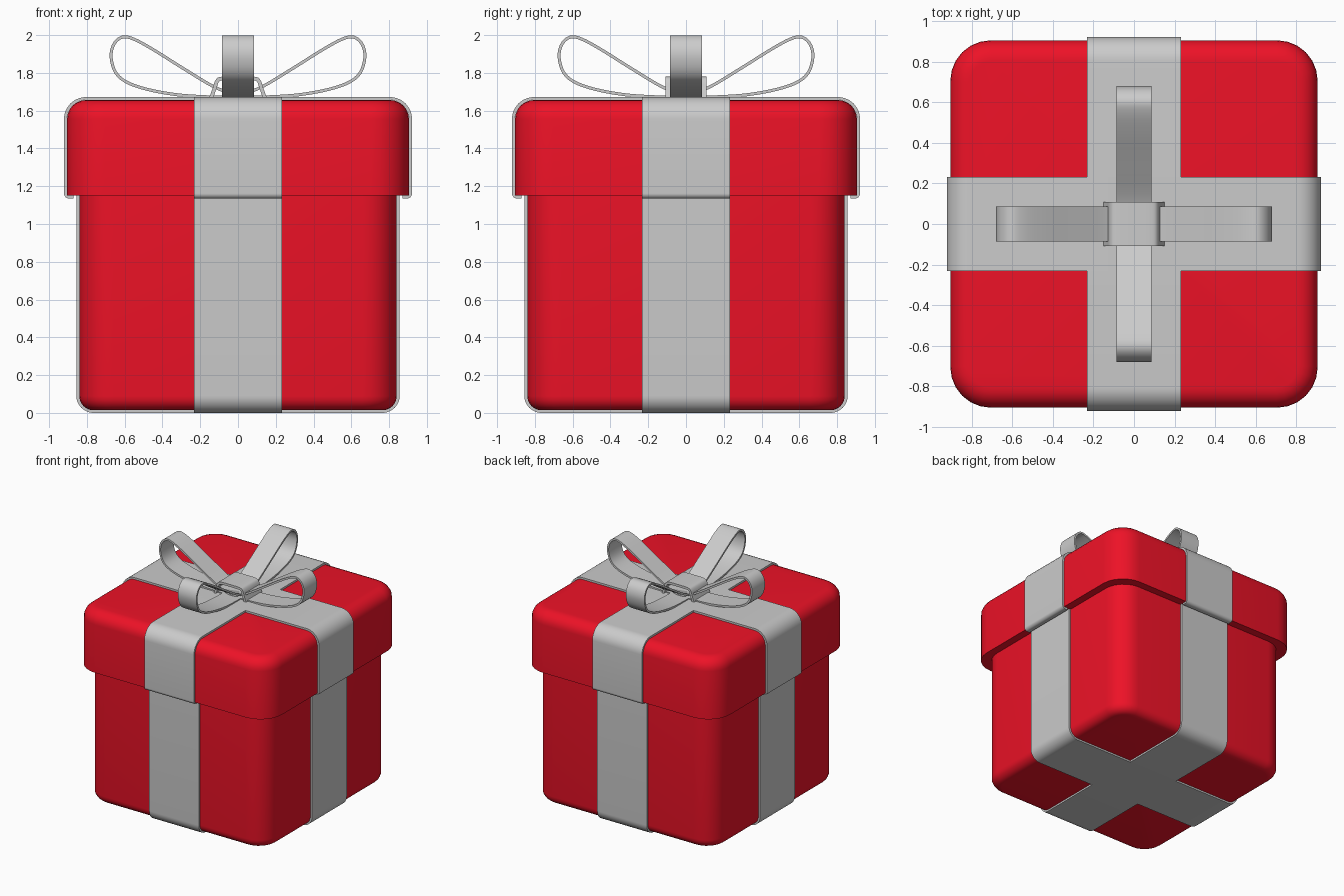
import bpy, bmesh
from math import pi
from mathutils import Vector

if "Cube" in bpy.data.objects:
    bpy.data.objects.remove(bpy.data.objects["Cube"])

red = bpy.data.materials.new("red_paper")
red.diffuse_color = (0.85, 0.006, 0.02, 1)
red.use_nodes = True
red.node_tree.nodes["Principled BSDF"].inputs["Base Color"].default_value = red.diffuse_color


def finish(name, mesh, mat=None, turn=0):
    obj = bpy.data.objects.new(name, mesh)
    bpy.context.collection.objects.link(obj)
    obj.rotation_euler.z = turn
    if mat:
        mesh.materials.append(mat)
    bpy.ops.object.select_all(action='DESELECT')
    obj.select_set(True)
    bpy.context.view_layer.objects.active = obj
    bpy.ops.object.shade_smooth_by_angle(angle=pi / 5)
    return obj


def rounded_box(name, half, z0, z1, corner, edge, round_z):
    """Square box with rounded upright corners and one rounded rim at round_z."""
    bm = bmesh.new()
    bmesh.ops.create_cube(bm, size=1)
    for v in bm.verts:
        v.co = (v.co.x * 2 * half, v.co.y * 2 * half, z1 if v.co.z > 0 else z0)
    upright = [e for e in bm.edges if abs(e.verts[0].co.z - e.verts[1].co.z) > 0.1]
    bmesh.ops.bevel(bm, geom=upright, offset=corner, segments=6, profile=0.5, affect='EDGES')
    rim = [e for e in bm.edges if all(abs(v.co.z - round_z) < 1e-4 for v in e.verts)]
    bmesh.ops.bevel(bm, geom=rim, offset=edge, segments=6, profile=0.5, affect='EDGES')
    bmesh.ops.recalc_face_normals(bm, faces=bm.faces)
    mesh = bpy.data.meshes.new(name)
    bm.to_mesh(mesh)
    bm.free()
    return finish(name, mesh, red)


def fillet(points, steps=8):
    """Path of (x, z, radius) with right-angle corners rounded off."""
    out = []
    for i, (x, z, r) in enumerate(points):
        p = Vector((x, z))
        if not r:
            out.append(p)
            continue
        a = p + (Vector(points[i - 1][:2]) - p).normalized() * r
        b = p + (Vector(points[i + 1][:2]) - p).normalized() * r
        c = a + b - p
        out += [c + ((a - c) * (1 - k / steps) + (b - c) * (k / steps)).normalized() * r
                for k in range(steps + 1)]
    return out


def spline(points, steps=6):
    """Catmull-Rom curve through (x, z) points."""
    p = [Vector(q) for q in points]
    p = [2 * p[0] - p[1]] + p + [2 * p[-1] - p[-2]]
    out = []
    for a, b, c, d in zip(p, p[1:], p[2:], p[3:]):
        for k in range(steps):
            t = k / steps
            out.append(0.5 * (2 * b + (c - a) * t + (2 * a - 5 * b + 4 * c - d) * t * t
                              + (3 * b - a - 3 * c + d) * t ** 3))
    return out + [p[-2]]


def ribbon(name, path, half_width, thick, turn=0):
    """Flat band of given thickness swept along an x-z path."""
    bm = bmesh.new()
    rings = []
    for i, p in enumerate(path):
        t1 = (p - path[i - 1]).normalized() if i else None
        t2 = (path[i + 1] - p).normalized() if i < len(path) - 1 else None
        t = ((t1 or t2) + (t2 or t1)).normalized()
        n = Vector((-t.y, t.x)) * thick / 2 / max(t.dot(t1 or t2), 0.5)
        rings.append([bm.verts.new((q.x, y, q.y)) for q, y in (
            (p - n, -half_width), (p - n, half_width), (p + n, half_width), (p + n, -half_width))])
    for a, b in zip(rings, rings[1:]):
        for k in range(4):
            j = (k + 1) % 4
            bm.faces.new((a[k], a[j], b[j], b[k]))
    bm.faces.new(rings[0])
    bm.faces.new(rings[-1])
    bmesh.ops.recalc_face_normals(bm, faces=bm.faces)
    mesh = bpy.data.meshes.new(name)
    bm.to_mesh(mesh)
    bm.free()
    return finish(name, mesh, turn=turn)


# Box and lid
rounded_box("box", 0.84, 0.014, 1.2, 0.18, 0.075, 0.014)
rounded_box("lid", 0.905, 1.15, 1.656, 0.2, 0.1, 1.656)

# Ribbon bands around the box and over the lid, with ends tucked under the lid rim
box_path = fillet([(-0.848, 1.16, 0), (-0.848, 0.008, 0.083),
                   (0.848, 0.008, 0.083), (0.848, 1.16, 0)])
lid_path = fillet([(-0.87, 1.142, 0), (-0.913, 1.142, 0.02), (-0.913, 1.664, 0.108),
                   (0.913, 1.664, 0.108), (0.913, 1.142, 0.02), (0.87, 1.142, 0)])
for tag, turn in (("x", 0), ("y", pi / 2)):
    ribbon("box_ribbon_" + tag, box_path, 0.232, 0.016, turn)
    ribbon("lid_ribbon_" + tag, lid_path, 0.232, 0.016, turn)

# Four bow loops
loop_path = spline([(0.0, 1.677), (0.13, 1.728), (0.3, 1.83), (0.45, 1.924), (0.55, 1.978),
                    (0.61, 1.99), (0.655, 1.955), (0.672, 1.89), (0.652, 1.81), (0.6, 1.757),
                    (0.5, 1.718), (0.35, 1.688), (0.2, 1.675), (0.0, 1.67)])
for i, side in enumerate(("right", "back", "left", "front")):
    ribbon("bow_loop_" + side, loop_path, 0.086, 0.016, i * pi / 2)

# Knot band arched over the middle
knot_path = spline([(-0.142, 1.668), (-0.125, 1.715), (-0.11, 1.757), (-0.085, 1.77), (0, 1.772),
                    (0.085, 1.77), (0.11, 1.757), (0.125, 1.715), (0.142, 1.668)], 4)
ribbon("bow_knot", knot_path, 0.108, 0.02)
